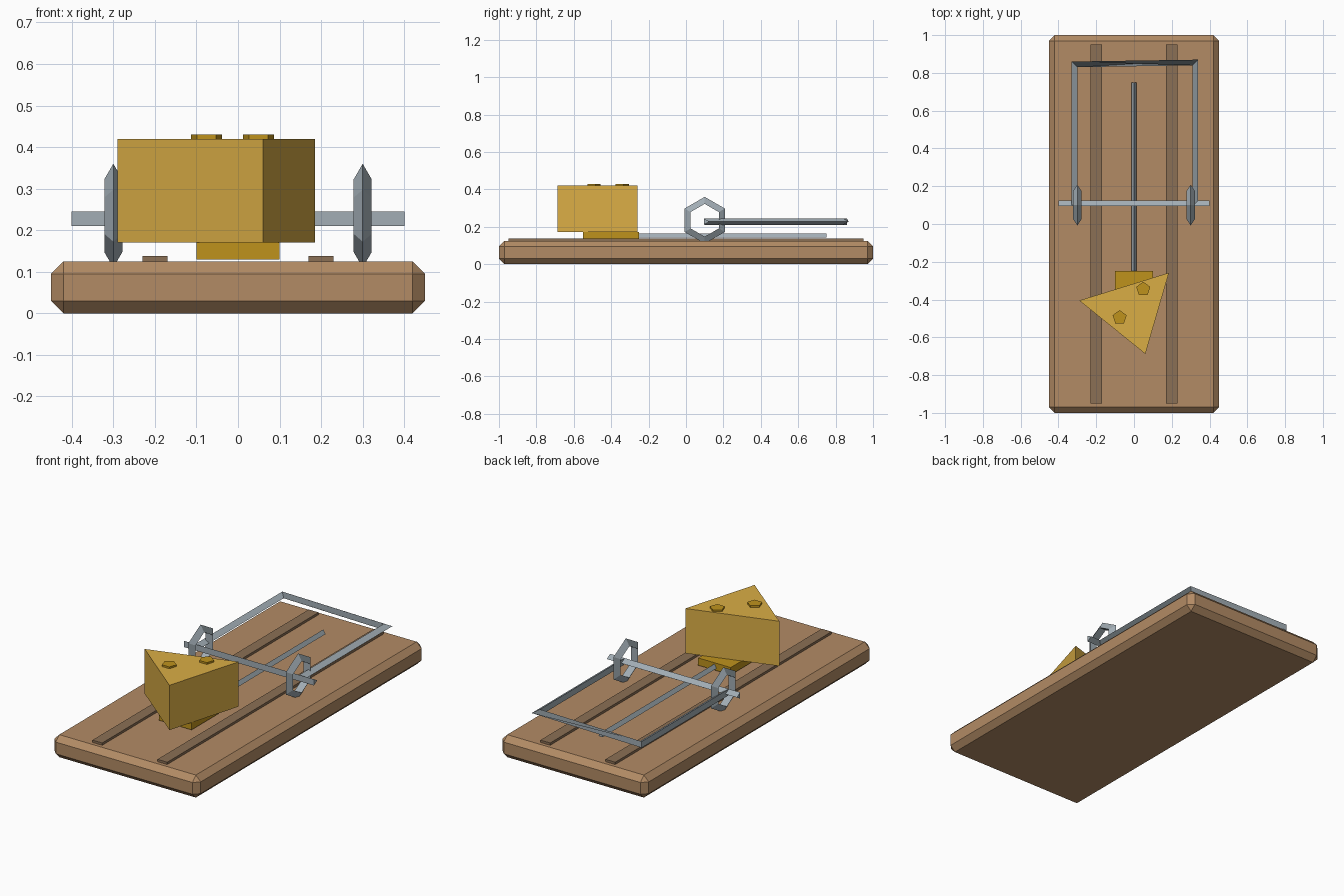
import bpy, bmesh, math

if "Cube" in bpy.data.objects:
    bpy.data.objects.remove(bpy.data.objects["Cube"])


def material(name, color):
    m = bpy.data.materials.new(name)
    m.diffuse_color = (*color, 1)
    m.use_nodes = True
    m.node_tree.nodes["Principled BSDF"].inputs["Base Color"].default_value = m.diffuse_color
    return m


WOOD = material("wood", (0.45, 0.26, 0.13))
DARK_WOOD = material("dark_wood", (0.26, 0.16, 0.09))
METAL = material("metal", (0.36, 0.42, 0.46))
CHEESE = material("cheese", (0.70, 0.42, 0.06))
GOLD = material("gold", (0.52, 0.29, 0.012))


def finish(name, bm, mat):
    bmesh.ops.recalc_face_normals(bm, faces=bm.faces)
    mesh = bpy.data.meshes.new(name)
    bm.to_mesh(mesh)
    bm.free()
    mesh.materials.append(mat)
    obj = bpy.data.objects.new(name, mesh)
    bpy.context.collection.objects.link(obj)
    return obj


def box(name, lo, hi, mat, bevel=0):
    bm = bmesh.new()
    bmesh.ops.create_cube(bm, size=1)
    for v in bm.verts:
        v.co = [l + (c + 0.5) * (h - l) for l, h, c in zip(lo, hi, v.co)]
    if bevel:
        bmesh.ops.bevel(bm, geom=bm.edges[:], offset=bevel, segments=1,
                        profile=0.5, affect='EDGES')
    return finish(name, bm, mat)


def sweep(name, rings, mat, closed=False):
    """Skin a list of cross-section rings, capping the ends if open."""
    bm = bmesh.new()
    rows = [[bm.verts.new(p) for p in ring] for ring in rings]
    n = len(rows[0])
    pairs = list(zip(rows, rows[1:])) + ([(rows[-1], rows[0])] if closed else [])
    for a, b in pairs:
        for i in range(n):
            j = (i + 1) % n
            bm.faces.new((a[i], a[j], b[j], b[i]))
    if not closed:
        bm.faces.new(rows[0])
        bm.faces.new(rows[-1])
    return finish(name, bm, mat)


def triangle(r):
    """Three-sided wire section, first corner pointing along +u."""
    return [(r * math.cos(k * math.tau / 3), r * math.sin(k * math.tau / 3))
            for k in range(3)]


# Wooden board with chamfered edges and two grain strips
box("base_board", (-0.45, -1, 0), (0.45, 1, 0.125), WOOD, 0.03)
for side, label in ((-1, "left"), (1, "right")):
    x = side * 0.2
    box(f"grain_strip_{label}", (x - 0.03, -0.95, 0.115),
        (x + 0.03, 0.95, 0.138), DARK_WOOD)

# Spring coils: six-sided rings of three-sided wire
for side, label in ((-1, "left"), (1, "right")):
    rings = []
    for i in range(6):
        a = math.pi / 2 + i * math.tau / 6
        rings.append([(side * 0.3 + v, 0.1 + (0.1 + u) * math.cos(a),
                       0.235 + (0.1 + u) * math.sin(a))
                      for u, v in triangle(0.025)])
    sweep(f"spring_coil_{label}", rings, METAL, closed=True)

# Axle through the coils
Z = 0.228
sweep("axle", [[(x, 0.105 + u, Z + v) for u, v in triangle(0.02)]
               for x in (-0.4, 0.4)], METAL)

# Snap bar: one U-shaped wire, mitred at the corners
path = [(-0.32, 0.1, 0), (-0.32, 0.85, -1), (0.32, 0.85, 1), (0.32, 0.1, 0)]
sweep("snap_bar", [[(x + u, y + mitre * u, Z + v) for u, v in triangle(0.02)]
                   for x, y, mitre in path], METAL)

# Trigger rod and bait plate
sweep("trigger_rod", [[(v, y, 0.15 + u) for u, v in triangle(0.015)]
                      for y in (-0.25, 0.75)], METAL)
box("bait_plate", (-0.1, -0.55, 0.13), (0.1, -0.25, 0.171), GOLD)

# Cheese wedge with two five-sided hole marks
wedge = [(-0.29, -0.405), (0.06, -0.688), (0.185, -0.258)]
sweep("cheese_wedge", [[(x, y, z) for x, y in wedge] for z in (0.171, 0.42)],
      CHEESE)
for n, (cx, cy) in enumerate(((-0.076, -0.495), (0.049, -0.345)), 1):
    sweep(f"cheese_hole_{n}",
          [[(cx - 0.039 * math.sin(k * math.tau / 5),
             cy + 0.039 * math.cos(k * math.tau / 5), z) for k in range(5)]
           for z in (0.41, 0.43)], GOLD)
